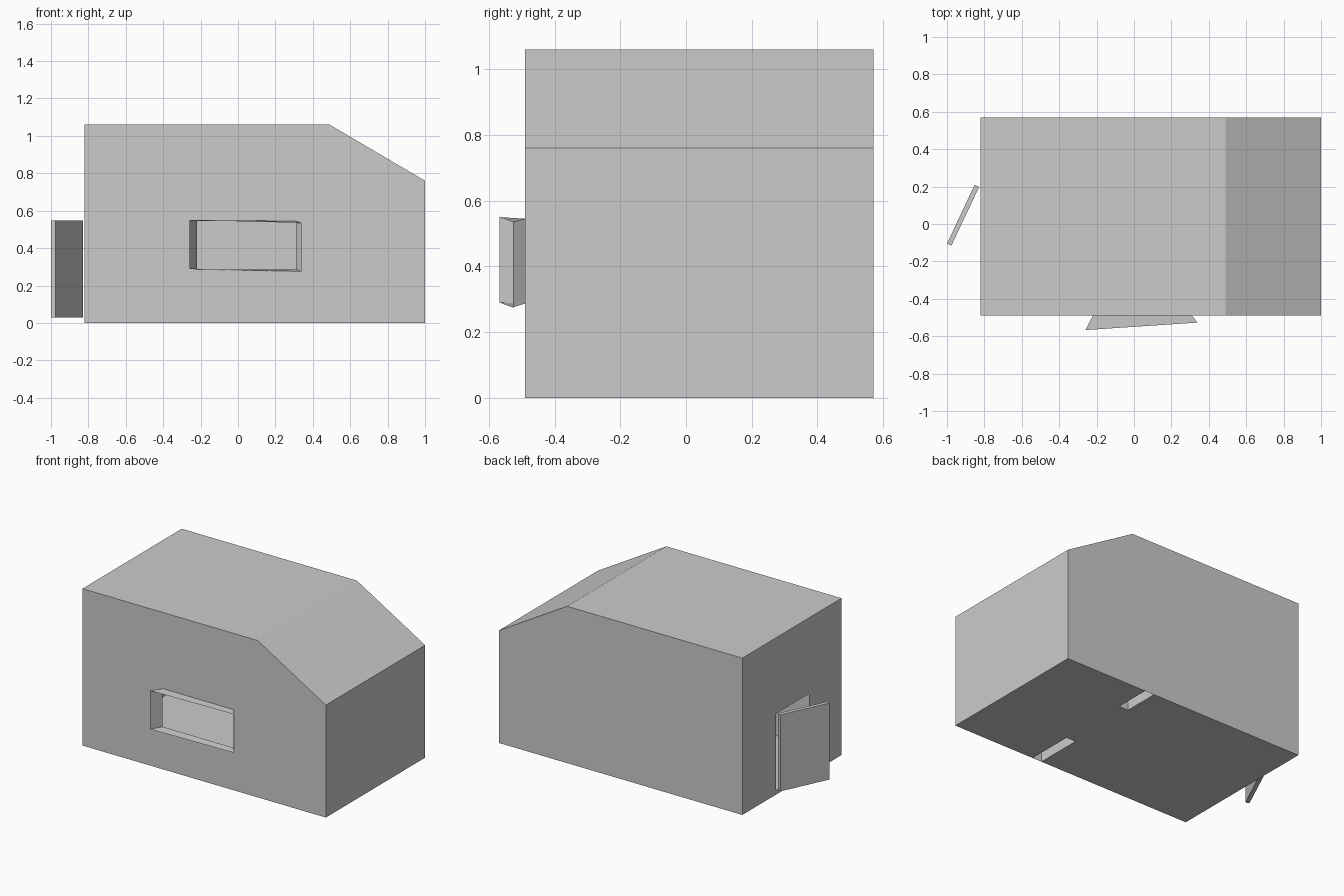
import bpy, bmesh
from mathutils import Vector

if "Cube" in bpy.data.objects:
    bpy.data.objects.remove(bpy.data.objects["Cube"])

X0, X1, Y0, Y1, TOP = -0.82, 1.0, -0.49, 0.57, 1.06


def finish(name, bm):
    mesh = bpy.data.meshes.new(name)
    bm.to_mesh(mesh)
    bm.free()
    obj = bpy.data.objects.new(name, mesh)
    bpy.context.collection.objects.link(obj)
    return obj


def cut_openings(bm, normal, cuts, holes):
    """Slice the one wall facing `normal`, then remove its panels inside the holes."""
    def wall():
        return [f for f in bm.faces if f.normal.dot(Vector(normal)) > 0.99]
    for axis, value in cuts:
        co, no = Vector(), Vector()
        co[axis], no[axis] = value, 1
        faces = wall()
        geom = faces + list({e for f in faces for e in f.edges}) + list({v for f in faces for v in f.verts})
        bmesh.ops.bisect_plane(bm, geom=geom, plane_co=co, plane_no=no)
        bm.normal_update()
    gone = []
    for f in wall():
        c = f.calc_center_median()
        if any(all(lo < c[a] < hi for a, (lo, hi) in h.items()) for h in holes):
            gone.append(f)
    bmesh.ops.delete(bm, geom=gone, context='FACES')


# House shell: sheet walls, floor and roof with one sloped end
profile = [(X0, 0), (X1, 0), (X1, 0.76), (0.49, TOP), (X0, TOP)]
bm = bmesh.new()
face = bm.faces.new([bm.verts.new((x, Y0, z)) for x, z in profile])
ext = bmesh.ops.extrude_face_region(bm, geom=[face], use_keep_orig=True)
new_verts = [g for g in ext['geom'] if isinstance(g, bmesh.types.BMVert)]
bmesh.ops.translate(bm, vec=(0, Y1 - Y0, 0), verts=new_verts)
bmesh.ops.recalc_face_normals(bm, faces=bm.faces)
bm.normal_update()

# Window, doorway and the floor gaps under the partition
wx, wz = (-0.22, 0.31), (0.287, 0.545)
dy, dz = (-0.14, 0.21), (0.03, 0.547)
px = (0.32, 0.39)
partition_spans = [(Y0, -0.17), (Y1, 0.325)]
cut_openings(bm, (0, -1, 0), [(0, v) for v in wx] + [(2, v) for v in wz], [{0: wx, 2: wz}])
cut_openings(bm, (-1, 0, 0), [(1, v) for v in dy] + [(2, v) for v in dz], [{1: dy, 2: dz}])
cut_openings(bm, (0, 0, -1), [(0, v) for v in px] + [(1, s[1]) for s in partition_spans],
             [{0: px, 1: tuple(sorted(s))} for s in partition_spans])
finish("house_shell", bm)

# Flared window surround, open at both ends
bm = bmesh.new()
inner = [(wx[0], Y0, wz[0]), (wx[1], Y0, wz[0]), (wx[1], Y0, wz[1]), (wx[0], Y0, wz[1])]
outer = [(-0.26, -0.567, 0.29), (0.34, -0.527, 0.275), (0.34, -0.527, 0.535), (-0.26, -0.567, 0.55)]
a = [bm.verts.new(p) for p in inner]
b = [bm.verts.new(p) for p in outer]
for i in range(4):
    j = (i + 1) % 4
    bm.faces.new((a[i], b[i], b[j], a[j]))
finish("window_surround", bm)

# Inner partition: two hollow wall stubs with a passage between them
for name, (ya, yb) in zip(("front_partition", "back_partition"), partition_spans):
    bm = bmesh.new()
    plan = [(px[0], ya), (px[0], yb), (px[1], yb), (px[1], ya)]
    low = [bm.verts.new((x, y, 0)) for x, y in plan]
    high = [bm.verts.new((x, y, TOP)) for x, y in plan]
    for i in range(3):
        quad = [low[i], low[i + 1], high[i + 1], high[i]]
        bm.faces.new(quad if ya > yb else quad[::-1])
    finish(name, bm)

# Door leaf standing ajar
bm = bmesh.new()
plan = [(-0.828, 0.198), (-0.852, 0.21), (-1.0, -0.105), (-0.976, -0.115)]
face = bm.faces.new([bm.verts.new((x, y, dz[0])) for x, y in plan])
ext = bmesh.ops.extrude_face_region(bm, geom=[face], use_keep_orig=True)
bmesh.ops.translate(bm, vec=(0, 0, dz[1] - dz[0]),
                    verts=[g for g in ext['geom'] if isinstance(g, bmesh.types.BMVert)])
bmesh.ops.recalc_face_normals(bm, faces=bm.faces)
finish("door", bm)
